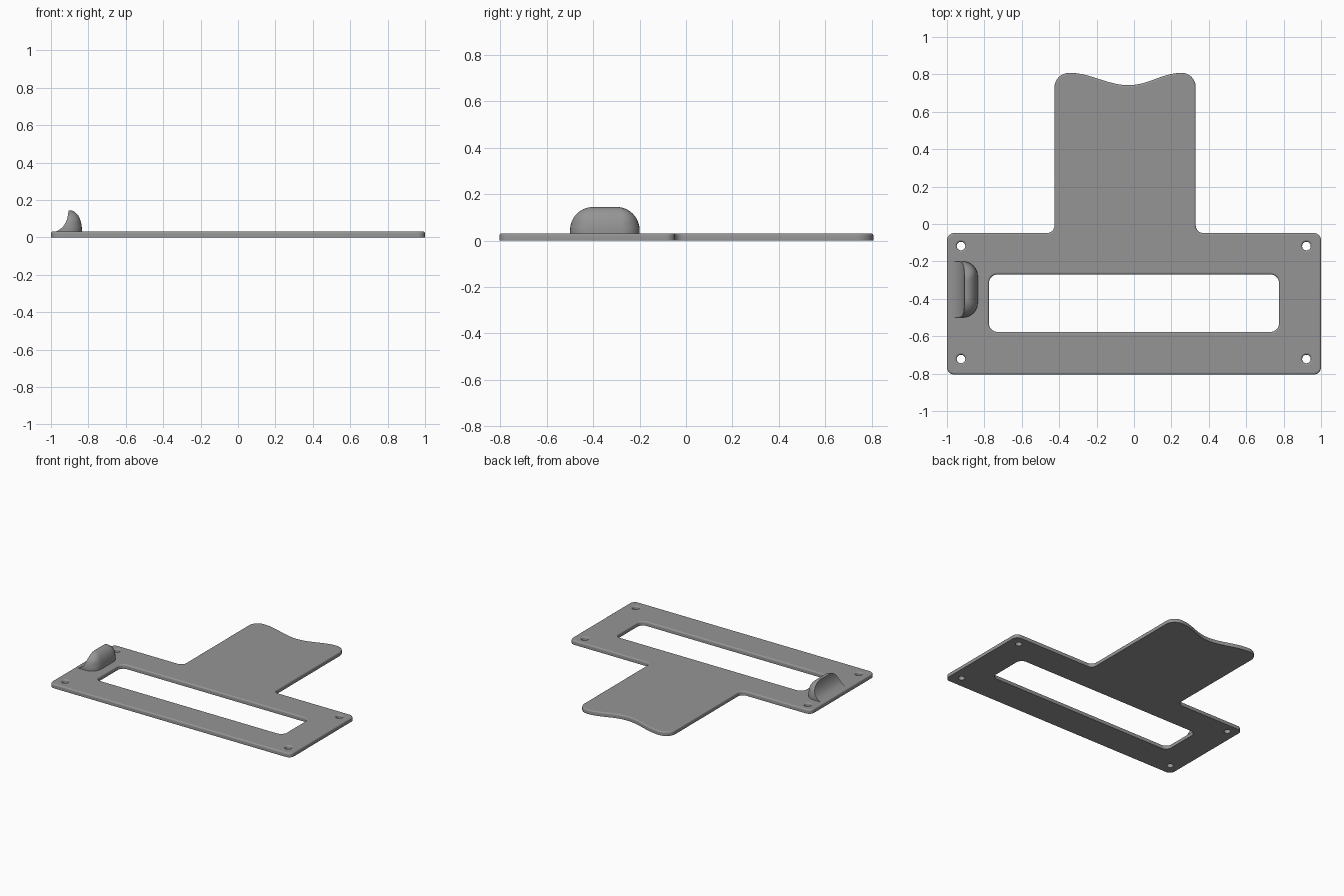
import bpy, bmesh, math
from mathutils import Vector

if "Cube" in bpy.data.objects:
    bpy.data.objects.remove(bpy.data.objects["Cube"])

T = 0.031  # plate thickness

grey = bpy.data.materials.new("plain grey")
grey.diffuse_color = (0.3, 0.3, 0.3, 1)
grey.use_nodes = True
grey.node_tree.nodes["Principled BSDF"].inputs["Base Color"].default_value = grey.diffuse_color


def arc(cx, cy, rx, ry, a0, a1, n=8):
    return [(cx + rx * math.cos(math.radians(a0 + (a1 - a0) * i / n)),
             cy + ry * math.sin(math.radians(a0 + (a1 - a0) * i / n)))
            for i in range(n + 1)]


def rounded_rect(x0, x1, y0, y1, r):
    return (arc(x1 - r, y0 + r, r, r, -90, 0) + arc(x1 - r, y1 - r, r, r, 0, 90)
            + arc(x0 + r, y1 - r, r, r, 90, 180) + arc(x0 + r, y0 + r, r, r, 180, 270))


def wave(x0, y0, x1, y1, n=14):
    # ease from one height to another, without the end points
    return [(x0 + (x1 - x0) * i / n,
             y0 + (y1 - y0) * (1 - math.cos(math.pi * i / n)) / 2) for i in range(1, n)]


def offset(loop, d):
    # move a counter-clockwise loop inwards by d
    out = []
    for i, p in enumerate(loop):
        a, b, c = Vector(loop[i - 1]), Vector(p), Vector(loop[(i + 1) % len(loop)])
        t1, t2 = (b - a).normalized(), (c - b).normalized()
        n1, n2 = Vector((-t1.y, t1.x)), Vector((-t2.y, t2.x))
        out.append(b + (n1 + n2) * (d / (1 + n1.dot(n2))))
    return out


def bridge(bm, low, high):
    n = len(low)
    for i in range(n):
        bm.faces.new((low[i], low[(i + 1) % n], high[(i + 1) % n], high[i]))


def finish(bm, name, angle):
    bmesh.ops.recalc_face_normals(bm, faces=bm.faces)
    me = bpy.data.meshes.new(name)
    bm.to_mesh(me)
    bm.free()
    me.materials.append(grey)
    ob = bpy.data.objects.new(name, me)
    bpy.context.collection.objects.link(ob)
    bpy.ops.object.select_all(action='DESELECT')
    ob.select_set(True)
    bpy.context.view_layer.objects.active = ob
    bpy.ops.object.shade_smooth_by_angle(angle=math.radians(angle))
    for p in me.polygons:  # caps stay truly flat
        if abs(p.normal.z) > 0.999:
            p.use_smooth = False
    return ob


# Plate outline: wide frame with a wavy-ended tab, counter-clockwise
B, S, TOP, R = -0.805, -0.048, 0.808, 0.04
L, Rt = -0.425, 0.33
outline = (arc(-1 + R, B + R, R, R, 180, 270) + arc(1 - R, B + R, R, R, -90, 0)
           + arc(1 - R, S - R, R, R, 0, 90)
           + arc(Rt + R, S + R, R, R, 270, 180)
           + arc(0.255, 0.733, Rt - 0.255, TOP - 0.733, 0, 90)
           + wave(0.255, TOP, -0.028, 0.742) + [(-0.028, 0.742)]
           + wave(-0.028, 0.742, -0.345, TOP)
           + arc(-0.345, 0.733, -0.345 - L, TOP - 0.733, 90, 180)
           + arc(L - R, S + R, R, R, 0, -90)
           + arc(-1 + R, S - R, R, R, 90, 180))

# Slot and four screw holes, reversed so inward offsets widen them
holes = [rounded_rect(-0.775, 0.775, -0.577, -0.27, 0.045)[::-1]]
for hx in (-0.925, 0.922):
    for hy in (-0.722, -0.118):
        holes.append(arc(hx, hy, 0.023, 0.023, 360, 0, 24)[:-1])

# Plate: walls with a rounded top rim, then filled caps
r = 0.01
levels = [(0, 0)] + [(T - r + r * math.sin(a), r - r * math.cos(a))
                     for a in (math.pi / 2 * i / 4 for i in range(5))]
bm = bmesh.new()
caps = ([], [])
for loop in [outline] + holes:
    rings = []
    for z, d in levels:
        rings.append([bm.verts.new((p[0], p[1], z)) for p in offset(loop, d)])
    for low, high in zip(rings, rings[1:]):
        bridge(bm, low, high)
    for cap, ring in zip(caps, (rings[0], rings[-1])):
        cap += [bm.edges.get((ring[i - 1], ring[i])) for i in range(len(ring))]
for cap, nz in zip(caps, (-1, 1)):
    bmesh.ops.triangle_fill(bm, use_beauty=True, use_dissolve=False,
                            edges=cap, normal=(0, 0, nz))
finish(bm, "plate", 35)

# Finger grip: stacked slices, scooped on the outer side and domed elsewhere
bm = bmesh.new()
yc, z0, z1, N = -0.35, T - 0.006, 0.145, 16
rings = []
for k in range(N + 1):
    z = z0 + (z1 - z0) * math.sin(math.pi / 2 * k / N)
    u = max(0, (z - T) / (z1 - T))
    dome = math.sqrt(max(0, 1 - max(0, (z - 0.045) / 0.1) ** 2))
    half = 0.05 + 0.1 * dome
    right = -0.9 + 0.065 * dome
    left = -0.907 - 0.08 * (1 - math.sqrt(max(0, 1 - (1 - u) ** 2)))
    c = min(0.08, (right - left) * 0.9)
    ring = ([(left, yc - half)] + arc(right - c, yc - half + c, c, c, -90, 0)
            + arc(right - c, yc + half - c, c, c, 0, 90) + [(left, yc + half)])
    rings.append([bm.verts.new((x, y, z)) for x, y in ring])
for low, high in zip(rings, rings[1:]):
    bridge(bm, low, high)
bm.faces.new(rings[0])
bm.faces.new(rings[-1])
finish(bm, "finger_grip", 40)
